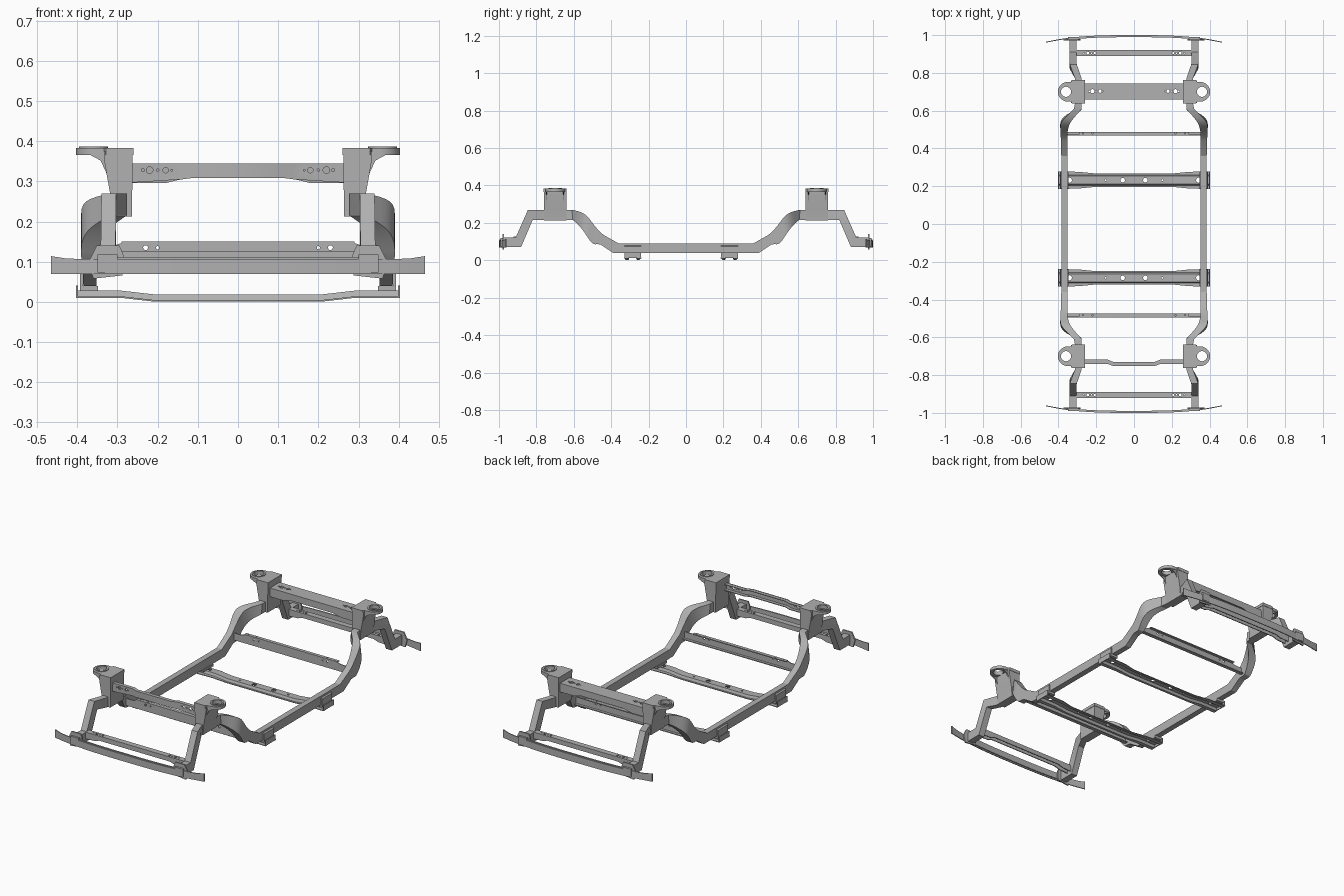
import bpy, bmesh
from math import cos, sin, pi
from mathutils import Vector

if "Cube" in bpy.data.objects:
    bpy.data.objects.remove(bpy.data.objects["Cube"])

paint = bpy.data.materials.new("frame_grey")
paint.diffuse_color = (.44, .44, .44, 1)
paint.use_nodes = True
paint.node_tree.nodes["Principled BSDF"].inputs["Base Color"].default_value = paint.diffuse_color

def place(u, v, w, axis):
    return Vector((u, v, w)) if axis == 'z' else Vector((u, w, v))

def mesh_object(name, bm):
    bmesh.ops.recalc_face_normals(bm, faces=bm.faces)
    me = bpy.data.meshes.new(name)
    bm.to_mesh(me)
    bm.free()
    me.materials.append(paint)
    ob = bpy.data.objects.new(name, me)
    bpy.context.collection.objects.link(ob)
    return ob

def add_loft(bm, sections, cap_start=True):
    rings = [[bm.verts.new(p) for p in s] for s in sections]
    n = len(rings[0])
    for a, b in zip(rings, rings[1:]):
        for i in range(n):
            bm.faces.new((a[i], a[(i + 1) % n], b[(i + 1) % n], b[i]))
    if cap_start:
        bm.faces.new(rings[0])
    bm.faces.new(rings[-1])

def circle(x, y, r, n=20):
    return [(x + r * cos(2 * pi * i / n), y + r * sin(2 * pi * i / n)) for i in range(n)]

def loft(name, sections, mirror='', holes=(), axis='z', cap_start=True):
    """Skin closed sections, drill holes (u, v, radius) along axis, then mirror."""
    bm = bmesh.new()
    add_loft(bm, sections, cap_start)
    ob = mesh_object(name, bm)
    cutter = None
    if holes:
        mid = sum((p for s in sections for p in s), Vector()) / sum(len(s) for s in sections)
        c = mid.z if axis == 'z' else mid.y
        bm = bmesh.new()
        for u, v, r in holes:
            add_loft(bm, [[place(*p, c + d, axis) for p in circle(u, v, r)] for d in (-.06, .06)])
        cutter = mesh_object("hole_cutter", bm)
        cutter.hide_render = True
        mod = ob.modifiers.new("holes", 'BOOLEAN')
        mod.operation, mod.solver, mod.object = 'DIFFERENCE', 'EXACT', cutter
    if mirror:
        mod = ob.modifiers.new("mirror", 'MIRROR')
        mod.use_axis = ('x' in mirror, 'y' in mirror, False)
        mod.merge_threshold = 0.0002
    deps = bpy.context.evaluated_depsgraph_get()
    me = bpy.data.meshes.new_from_object(ob.evaluated_get(deps))
    ob.modifiers.clear()
    ob.data = me
    if cutter:
        bpy.data.objects.remove(cutter)
    bpy.ops.object.select_all(action='DESELECT')
    ob.select_set(True)
    bpy.context.view_layer.objects.active = ob
    bpy.ops.object.shade_smooth_by_angle(angle=0.5)
    return ob

def slab(name, pts, axis, lo, hi, mirror='', holes=()):
    return loft(name, [[place(*p, w, axis) for p in pts] for w in (lo, hi)], mirror, holes, axis)

def rect(x0, x1, v0, v1):
    return [(x0, v0), (x1, v0), (x1, v1), (x0, v1)]

def sym(pts):
    return pts + [(-u, v) for u, v in reversed(pts)]

def both(holes):
    return [(s * u, v, r) for u, v, r in holes for s in (1, -1)]

def spline(p0, p1, p2, p3, t):
    return [.5 * (2 * b + (c - a) * t + (2 * a - 5 * b + 4 * c - d) * t * t + (3 * b - a - 3 * c + d) * t ** 3)
            for a, b, c, d in zip(p0, p1, p2, p3)]

# side rails: top y, bottom y, inner x, outer x, top z, bottom z
stations = [
    (0, 0, .352, .385, .09, .04), (.36, .39, .352, .385, .09, .04),
    (.44, .455, .352, .387, .135, .083), (.485, .50, .352, .389, .18, .09),
    (.525, .54, .342, .389, .232, .145), (.56, .57, .320, .368, .256, .183),
    (.61, .605, .277, .318, .27, .215), (.64, .64, .277, .312, .27, .215),
    (.77, .77, .277, .312, .27, .215), (.845, .82, .303, .340, .27, .215),
    (.91, .882, .305, .342, .123, .07), (.98, .98, .305, .342, .123, .07)]
fine = []
for i, s in enumerate(stations):
    fine.append(s)
    if 2 <= i <= 5:  # round the arch
        fine += [spline(*stations[i - 1:i + 3], t) for t in (.33, .67)]
loft("side_rails", [[Vector((xi, yt, zt)), Vector((xo, yt, zt)), Vector((xo, yb, zb)), Vector((xi, yb, zb))]
                    for yt, yb, xi, xo, zt, zb in fine], 'xy', cap_start=False)

# suspension towers with pierced top plates
slab("tower_body", [(.264, .213), (.314, .213), (.318, .268), (.333, .352), (.333, .375), (.262, .375)],
     'y', .640, .760, 'xy')
arc = [(.351 + .052 * cos(a), .70 + .052 * sin(a)) for a in [-pi / 2 + pi * i / 20 for i in range(21)]]
slab("tower_top_plate", [(.26, .638), (.328, .638), (.334, .648)] + arc + [(.334, .752), (.328, .762), (.26, .762)],
     'z', .366, .383, 'xy', [(.36, .70, .027)])
slab("tower_seat_ring", circle(.36, .70, .036, 28), 'z', .380, .387, 'xy', [(.36, .70, .027)])
for y in (.651, .743):
    slab("tower_gusset", [(.318, .30), (.342, .352), (.37, .367), (.318, .367)], 'y', y, y + .006, 'xy')

# rear tower crossmember: flat top with deep side walls
slots = [(.237, .005), (.220, .011), (.200, .004), (.180, .009), (.165, .003)]
slab("rear_tower_beam_top", rect(-.265, .265, .66, .745), 'z', .339, .345, '',
     both([(x, .703, r) for x, r in slots]))
wall = sym([(.265, .342), (.265, .296), (.18, .296), (.13, .308)])
for y in (.66, .739):
    slab("rear_tower_beam_wall", wall, 'y', y, y + .006)

# front tower crossmember: upright channel set forward in the middle
path = sym([(.265, -.740), (.14, -.740), (.11, -.752)])
low = {.265: .297, .14: .305, .11: .309}
loft("front_tower_beam_face", [[Vector((x, y, low[abs(x)])), Vector((x, y + .005, low[abs(x)])),
                               Vector((x, y + .005, .345)), Vector((x, y, .345))] for x, y in path],
     '', both([(x, .328, r * .75) for x, r in slots]), 'y')
for z in (.340, .308):
    loft("front_tower_beam_flange", [[Vector((x, y + .002, z)), Vector((x, y + .022, z)),
                                     Vector((x, y + .022, z + .004)), Vector((x, y + .002, z + .004))]
                                    for x, y in path])

# thin upright bars across the foot of the arches
slab("arch_bar_face", sym([(.356, .10), (.356, .14), (.31, .14), (.28, .15)]), 'y', .469, .474, '',
     both([(.23, .135, .006), (.20, .135, .004)]))
slab("arch_bar_face", sym([(.356, .10), (.356, .14), (.31, .14), (.28, .15)]), 'y', -.494, -.489, '',
     both([(.23, .135, .006), (.20, .135, .004)]))
for y in (.471, -.492):
    slab("arch_bar_top", rect(-.29, .29, y, y + .017), 'z', .145, .150, '',
         both([(.22, y + .009, .004), (.27, y + .009, .003)]))
    slab("arch_bar_bottom", rect(-.356, .356, y, y + .017), 'z', .10, .105)

# end bars just inside the bumpers
slab("end_bar_top", rect(-.308, .308, .889, .921), 'z', .121, .126, 'y',
     both([(.265, .905, .004), (.245, .905, .007), (.225, .905, .004), (.208, .905, .006)]))
for y in (.889, .916):
    slab("end_bar_wall", sym([(.308, .124), (.308, .088), (.25, .09), (.22, .1)]), 'y', y, y + .005, 'y')

# bumpers: thin curved blades with a stiffening rib, on mounting plates
def blade(xs, inset, thick, z0, z1):
    out = []
    for x in xs:
        y = .995 - .035 * (abs(x) / .465) ** 3 - inset
        top = z1 + .007 * max(0, (abs(x) - .42) / .045)
        out.append([Vector((x, y, z0)), Vector((x, y + thick, z0)),
                    Vector((x, y + thick, top)), Vector((x, y, top))])
    return out
xs = [-.465 + .93 * i / 24 for i in range(25)]
loft("bumper_blade", blade(xs, 0, .005, .069, .107), 'y')
loft("bumper_rib", blade(xs[4:-4], .006, .007, .076, .112), 'y')
slab("bumper_mount", [(.288, .066), (.36, .058), (.372, .10), (.352, .14), (.295, .14), (.284, .115)],
     'y', .972, .980, 'xy')
slab("bumper_spacer", rect(.30, .35, .073, .118), 'y', .978, .991, 'xy')

# hat-section floor crossmembers slung under the rails on brackets
for y0 in (.232, -.285):
    sections = []
    for x, z0, w in [(-.403, .010, .047), (-.29, .010, .044), (-.21, .001, .036),
                     (.21, .001, .036), (.29, .010, .044), (.403, .010, .047)]:
        half = [(w, 0), (w, .004), (.027, .004), (.021, .018)]
        inner = [(.017, .014), (.023, 0)]
        ring = half + [(-a, b) for a, b in reversed(half)] + [(-a, b) for a, b in reversed(inner)] + inner
        sections.append([Vector((x, y0 + a, z0 + b)) for a, b in ring])
    loft("floor_crossmember", sections, '',
         both([(.343, y0, .014), (.06, y0, .012), (.15, y0, .005)]))
    slab("floor_bracket", [(.348, .027), (.393, .027), (.393, .075), (.386, .08), (.386, .04), (.348, .04)],
         'y', y0 - .045, y0 + .045, 'x')
    slab("floor_end_tab", rect(.398, .403, .011, .041), 'y', y0 - .045, y0 + .045, 'x')
